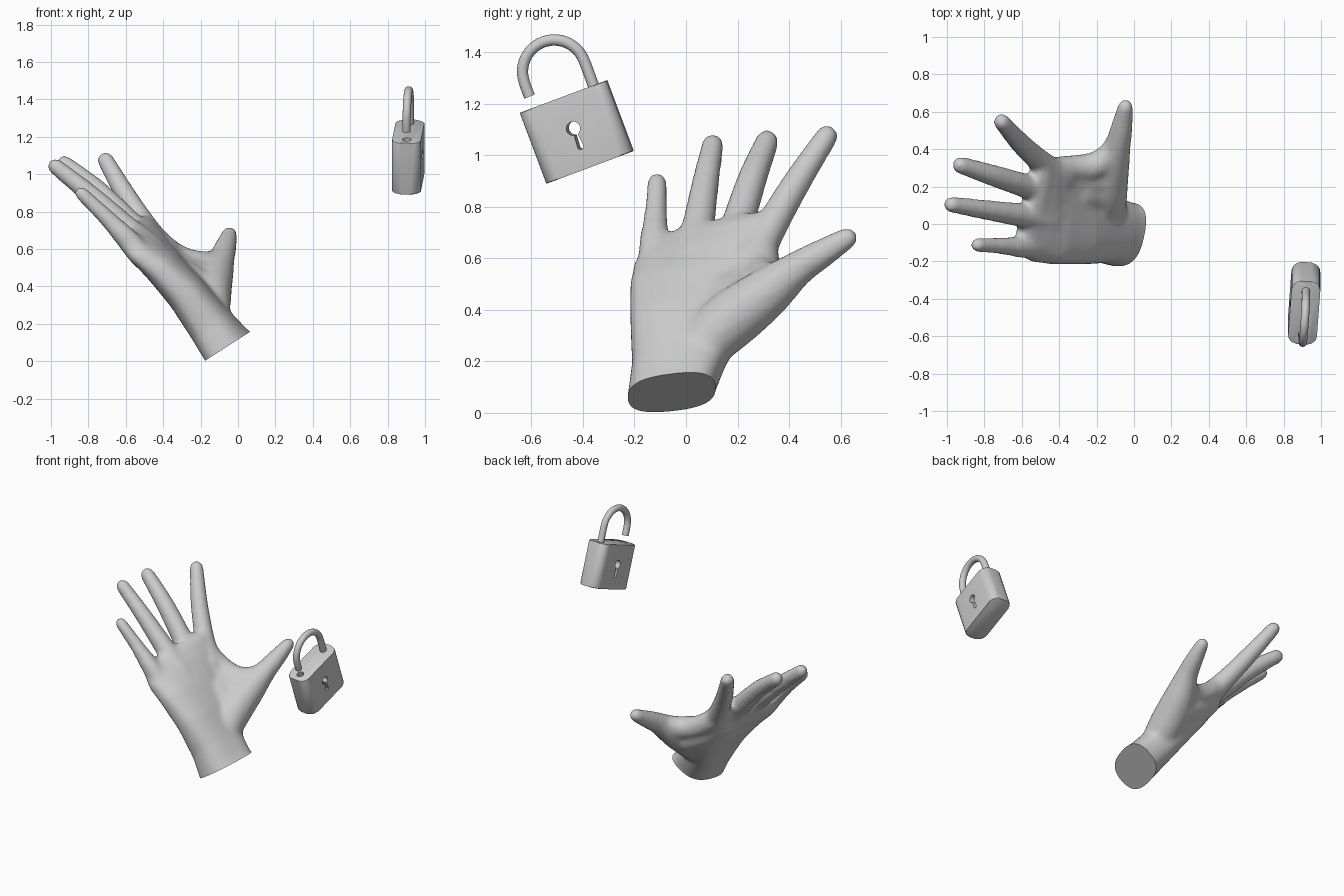
import bpy, bmesh, math
from mathutils import Vector, Matrix

if "Cube" in bpy.data.objects:
    bpy.data.objects.remove(bpy.data.objects["Cube"])


def new_object(name, bm):
    bmesh.ops.recalc_face_normals(bm, faces=bm.faces)
    me = bpy.data.meshes.new(name)
    bm.to_mesh(me)
    bm.free()
    ob = bpy.data.objects.new(name, me)
    bpy.context.collection.objects.link(ob)
    return ob


def bake(ob):
    """Apply all modifiers."""
    dg = bpy.context.evaluated_depsgraph_get()
    me = bpy.data.meshes.new_from_object(ob.evaluated_get(dg))
    ob.modifiers.clear()
    ob.data = me


def smooth(ob, angle):
    bpy.ops.object.select_all(action='DESELECT')
    ob.select_set(True)
    bpy.context.view_layer.objects.active = ob
    bpy.ops.object.shade_smooth_by_angle(angle=math.radians(angle))


def loft(bm, rings):
    rows = [[bm.verts.new(p) for p in r] for r in rings]
    n = len(rows[0])
    for a, b in zip(rows, rows[1:]):
        for i in range(n):
            bm.faces.new((a[i], a[(i + 1) % n], b[(i + 1) % n], b[i]))
    bm.faces.new(rows[0][::-1])
    bm.faces.new(rows[-1])


def spline(p, t):
    """Catmull-Rom through a list of vectors, t in 0..len-1."""
    i = min(int(t), len(p) - 2)
    f = t - i
    b, c = p[i], p[i + 1]
    a = p[i - 1] if i else b * 2 - c
    d = p[i + 2] if i + 2 < len(p) else c * 2 - b
    return 0.5 * (2 * b + (c - a) * f + (2 * a - 5 * b + 4 * c - d) * f * f
                  + (3 * b - a - 3 * c + d) * f ** 3)


def tube(bm, pts, n=16, steps=6, caps=True):
    """Round tube through (x, y, z, radius) points, with domed ends."""
    p = [Vector(q) for q in pts]
    s = [spline(p, k / steps) for k in range((len(p) - 1) * steps + 1)]
    c, r = [v.xyz for v in s], [v.w for v in s]
    t0, t1 = (c[0] - c[1]).normalized(), (c[-1] - c[-2]).normalized()
    if caps:
        dome = [math.radians(a) for a in (25, 48, 68, 84)]
        c = ([c[0] + t0 * r[0] * math.sin(a) for a in dome[::-1]] + c
             + [c[-1] + t1 * r[-1] * math.sin(a) for a in dome])
        r = ([r[0] * math.cos(a) for a in dome[::-1]] + r
             + [r[-1] * math.cos(a) for a in dome])
    rings, u = [], None
    for i in range(len(c)):
        t = (c[min(i + 1, len(c) - 1)] - c[max(i - 1, 0)]).normalized()
        u = t.orthogonal() if u is None else u - t * u.dot(t)
        u.normalize()
        v = t.cross(u)
        rings.append([c[i] + r[i] * (math.cos(k * math.tau / n) * u + math.sin(k * math.tau / n) * v)
                      for k in range(n)])
    loft(bm, rings)


def power(v, e):
    return math.copysign(abs(v) ** e, v)


# ---------------- hand ----------------
D = Vector((-0.68, 0, 0.73)).normalized()   # wrist to fingertips
N = Vector((0.73, 0, 0.68)).normalized()    # out of the palm
bm = bmesh.new()

# palm: along D, y min, y max, middle height on N, half thickness, slope in y
palm = [(-0.06, -0.228, 0.112, 0.02, 0.137, 0.25), (0.10, -0.228, 0.115, 0.01, 0.132, 0.22),
        (0.25, -0.21, 0.16, 0.025, 0.122, 0.10), (0.45, -0.217, 0.25, 0.047, 0.110, 0.06),
        (0.65, -0.218, 0.32, 0.055, 0.098, 0.12), (0.78, -0.205, 0.345, 0.06, 0.086, 0.24),
        (0.87, -0.17, 0.35, 0.068, 0.070, 0.32), (0.92, -0.08, 0.33, 0.08, 0.045, 0.32)]
rings = []
for d, y0, y1, nc, ht, slope in palm:
    ring = []
    for k in range(32):
        a = k * math.tau / 32
        dy = (y1 - y0) / 2 * power(math.cos(a), 0.75)
        ring.append(D * d + N * (nc + slope * dy + ht * power(math.sin(a), 0.75))
                    + Vector((0, (y0 + y1) / 2 + dy, 0)))
    rings.append(ring)
loft(bm, rings)

# fingers: pinky, ring, middle, index
tube(bm, [(-0.45, -0.12, 0.50, 0.06), (-0.58, -0.123, 0.64, 0.062),
          (-0.70, -0.118, 0.765, 0.047), (-0.838, -0.112, 0.898, 0.039)])
tube(bm, [(-0.45, 0.02, 0.59, 0.07), (-0.59, 0.045, 0.71, 0.066),
          (-0.79, 0.075, 0.89, 0.055), (-0.976, 0.104, 1.042, 0.045)])
tube(bm, [(-0.43, 0.15, 0.58, 0.075), (-0.57, 0.20, 0.73, 0.067),
          (-0.75, 0.258, 0.91, 0.059), (-0.928, 0.315, 1.054, 0.048)])
tube(bm, [(-0.39, 0.25, 0.58, 0.08), (-0.49, 0.325, 0.715, 0.066),
          (-0.605, 0.43, 0.895, 0.057), (-0.708, 0.547, 1.075, 0.046)])
# thumb with its muscle, and the web to the index finger
tube(bm, [(-0.13, 0.03, 0.22, 0.09), (-0.15, 0.15, 0.34, 0.115), (-0.125, 0.30, 0.455, 0.102),
          (-0.085, 0.43, 0.557, 0.071), (-0.063, 0.53, 0.62, 0.058), (-0.046, 0.625, 0.678, 0.044)])
tube(bm, [(-0.44, 0.29, 0.64, 0.07), (-0.32, 0.30, 0.555, 0.07),
          (-0.20, 0.315, 0.515, 0.075), (-0.10, 0.40, 0.54, 0.06)])
tube(bm, [(-0.43, 0.22, 0.57, 0.085), (-0.31, 0.24, 0.48, 0.095), (-0.18, 0.25, 0.42, 0.105)])
tube(bm, [(-0.30, 0.18, 0.44, 0.11), (-0.20, 0.17, 0.37, 0.11)])

hand = new_object("hand", bm)
rm = hand.modifiers.new("fuse", 'REMESH')
rm.mode = 'VOXEL'
rm.voxel_size = 0.0125
sm = hand.modifiers.new("soften", 'SMOOTH')
sm.factor = 0.5
sm.iterations = 22
bake(hand)

# flat cut at the wrist
bm = bmesh.new()
bm.from_mesh(hand.data)
bmesh.ops.bisect_plane(bm, geom=bm.verts[:] + bm.edges[:] + bm.faces[:],
                       plane_co=(-0.18, 0, 0.0), plane_no=(0.54, 0, -0.84), clear_outer=True)
bmesh.ops.holes_fill(bm, edges=[e for e in bm.edges if e.is_boundary], sides=0)
bm.to_mesh(hand.data)
bm.free()
smooth(hand, 40)

# ---------------- padlock ----------------
W = Vector((0.07, 0.935, 0.35)).normalized()
H = Vector((0, -0.36, 0.93))
H = (H - W * H.dot(W)).normalized()
T = H.cross(W)
place = Matrix.Translation((0.91, -0.424, 1.091)) @ Matrix((W, T, H)).transposed().to_4x4()

# body: rounded rectangle, width on x, thickness on y
w, t, h, rad = 0.180, 0.077, 0.147, 0.05
outline = []
for sx, sy, a0 in ((1, 1, 0), (-1, 1, 90), (-1, -1, 180), (1, -1, 270)):
    for k in range(7):
        a = math.radians(a0 + 15 * k)
        outline.append((sx * (w - rad) + rad * math.cos(a), sy * (t - rad) + rad * math.sin(a)))
bm = bmesh.new()
loft(bm, [[(x, y, z) for x, y in outline] for z in (-h, h)])
rim = [e for e in bm.edges if abs(e.verts[0].co.z - e.verts[1].co.z) < 1e-5]
bmesh.ops.bevel(bm, geom=rim, offset=0.007, segments=2, profile=0.5, affect='EDGES')
body = new_object("padlock_body", bm)

# keyhole through the body, and the socket for the free end of the shackle
key = [(0.006, -0.003), (0.011, -0.062), (0.006, -0.069), (-0.007, -0.069), (-0.013, -0.062), (-0.009, -0.003)]
key_round = [(-0.003 + 0.027 * math.cos(k * math.tau / 24), 0.017 + 0.027 * math.sin(k * math.tau / 24))
             for k in range(24)]
cutters = []
for shape in (key, key_round):
    bm = bmesh.new()
    loft(bm, [[(x, y, z) for x, z in shape] for y in (-0.2, 0.2)])
    cutters.append(new_object("keyhole_cutter", bm))
bm = bmesh.new()
tube(bm, [(-0.124, 0, 0.09, 0.023), (-0.124, 0, 0.2, 0.023)], n=20, steps=1, caps=False)
cutters.append(new_object("socket_cutter", bm))
for c in cutters:
    c.hide_render = True
    m = body.modifiers.new("cut", 'BOOLEAN')
    m.operation = 'DIFFERENCE'
    m.solver = 'EXACT'
    m.object = c
bpy.context.view_layer.update()
bake(body)
for c in cutters:
    bpy.data.objects.remove(c)
body.matrix_world = place
smooth(body, 30)

# shackle: long leg, half circle, short free leg
R, r = 0.124, 0.022
path = [(R, 0, 0.11, r), (R, 0, 0.18, r)]
path += [(R * math.cos(math.pi * k / 8), 0, 0.249 + R * math.sin(math.pi * k / 8), r) for k in range(9)]
path += [(-R, 0, 0.193, r)]
bm = bmesh.new()
tube(bm, path, steps=3, caps=False)
shackle = new_object("padlock_shackle", bm)
shackle.matrix_world = place
smooth(shackle, 40)
